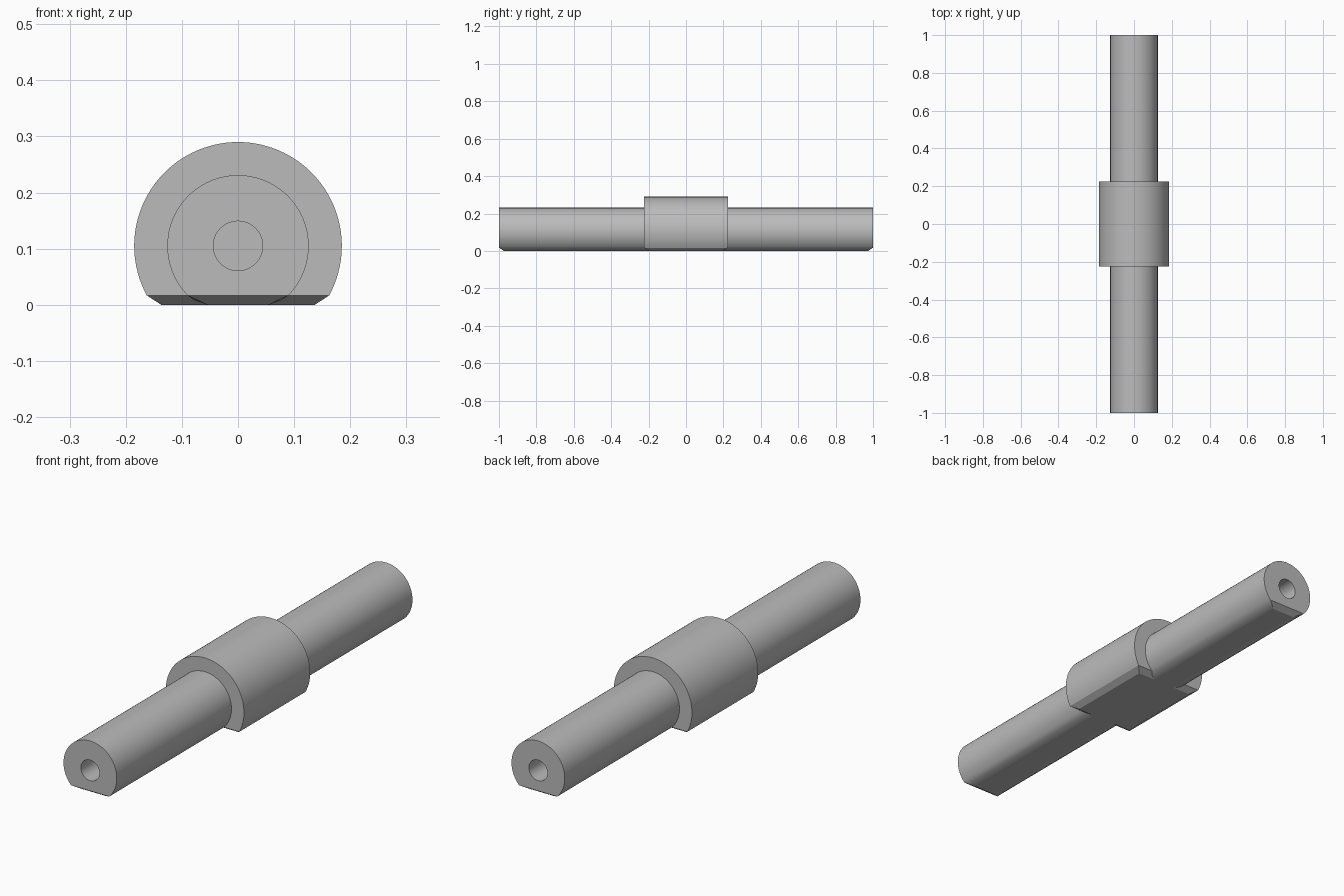
import bpy
import bmesh
from math import cos, sin, atan2, asin, pi, radians

cube = bpy.data.objects.get("Cube")
if cube:
    bpy.data.objects.remove(cube)

AXIS = 0.105      # height of the centre line
RIM = 0.017       # height of the bottom chamfer
BEVEL = 0.027     # run of the bottom chamfer
HOLE_R, HOLE_DEPTH = 0.044, 0.25

steel = bpy.data.materials.new("plain_grey")
steel.use_nodes = True
GREY = (0.5, 0.5, 0.5, 1)
steel.diffuse_color = GREY
steel.node_tree.nodes["Principled BSDF"].inputs["Base Color"].default_value = GREY


def section(radius, edge):
    """Round outline with a flat bottom; edge lists the right-hand chamfer points."""
    start = -asin((AXIS - RIM) / radius)
    steps = 72
    arc = [start + (pi - 2 * start) * i / steps for i in range(steps + 1)]
    pts = [(radius * cos(a), AXIS + radius * sin(a)) for a in arc]
    half = edge[-1][0]
    flat = [(-half + half * i / 4, 0) for i in range(1, 8)]
    return pts + [(-x, z) for x, z in edge] + flat + edge[::-1]


def raised(pts):
    """End outline: everything in the chamfer zone lifts to the rim line."""
    corner = pts[0][0]
    half = max(x for x, z in pts if z == 0)
    return [(x * corner / half if z == 0 else (corner if x > 0 else -corner), RIM)
            if z < RIM - 1e-5 else (x, z) for x, z in pts]


def bore(pts):
    """Hole outline with one point per outline point."""
    angles = [atan2(z - AXIS, x) for x, z in pts]
    return [(HOLE_R * cos(a), AXIS + HOLE_R * sin(a)) for a in angles]


def loft(name, rings):
    bm = bmesh.new()
    loops = [[bm.verts.new((x, y, z)) for x, z in pts] for y, pts in rings]
    for a, b in zip(loops, loops[1:]):
        for i in range(len(a)):
            j = (i + 1) % len(a)
            bm.faces.new((a[i], a[j], b[j], b[i]))
    bm.faces.new(loops[0])
    bm.faces.new(loops[-1])
    bmesh.ops.remove_doubles(bm, verts=bm.verts, dist=1e-5)
    bmesh.ops.recalc_face_normals(bm, faces=bm.faces)
    mesh = bpy.data.meshes.new(name)
    bm.to_mesh(mesh)
    bm.free()
    mesh.materials.append(steel)
    obj = bpy.data.objects.new(name, mesh)
    bpy.context.collection.objects.link(obj)
    bpy.ops.object.select_all(action="DESELECT")
    obj.select_set(True)
    bpy.context.view_layer.objects.active = obj
    bpy.ops.object.shade_smooth_by_angle(angle=radians(22))


def mirrored(half):
    """Front rings, then the same rings towards the back."""
    return half + [(-y, pts) for y, pts in reversed(half)]


# Shaft with a blind hole in each end
rod = section(0.126, [(0.077, 0.008), (0.054, 0)])
front = [(-1 + BEVEL, rod), (-1, raised(rod)), (-1, bore(rod)),
         (-1 + HOLE_DEPTH, bore(rod))]
loft("shaft", mirrored(front[::-1]))

# Thick collar around the middle
ring = section(0.185, [(0.137, 0)])
loft("collar", mirrored([(-0.224, raised(ring)), (-0.224 + BEVEL, ring)]))
